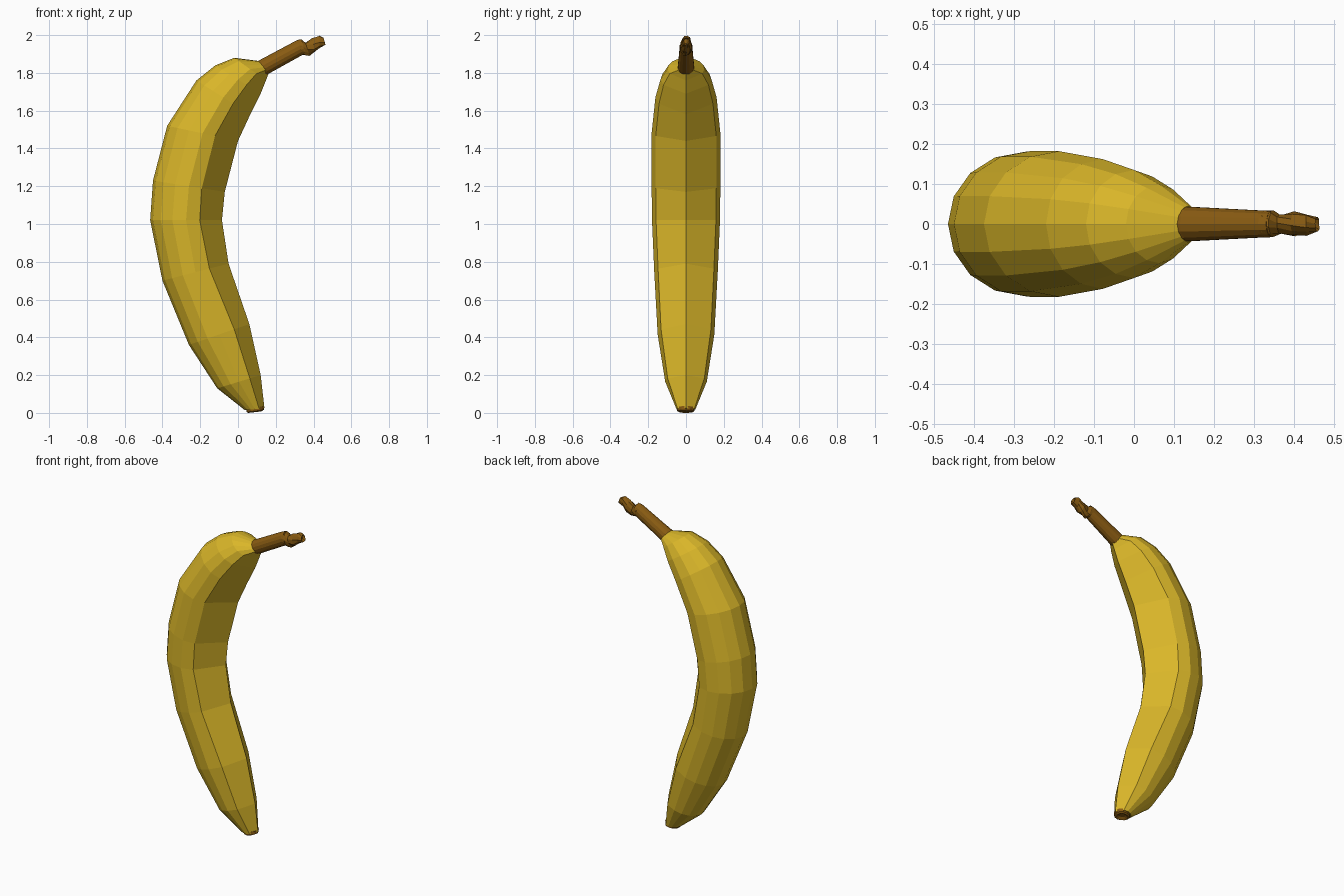
import bpy, bmesh, math, random
from mathutils import Vector

if "Cube" in bpy.data.objects:
    bpy.data.objects.remove(bpy.data.objects["Cube"])

random.seed(4)


def material(name, rgb):
    m = bpy.data.materials.new(name)
    m.diffuse_color = (*rgb, 1)
    m.use_nodes = True
    m.node_tree.nodes["Principled BSDF"].inputs["Base Color"].default_value = m.diffuse_color
    return m


YELLOW = material("banana yellow", (0.70, 0.47, 0.022))
BROWN = material("stem brown", (0.25, 0.105, 0.006))


def section(outer, inner, half_width, shape):
    """Ring spanning outer->inner points in the xz plane; shape holds (u, v) pairs."""
    o = Vector((outer[0], 0, outer[1]))
    i = Vector((inner[0], 0, inner[1]))
    mid, half = (o + i) / 2, (i - o) / 2
    return [mid + half * u + Vector((0, half_width * v, 0)) for u, v in shape]


def loft(name, rings, mat):
    """Skin a list of equal-sized rings and close both ends."""
    bm = bmesh.new()
    vr = [[bm.verts.new(p) for p in r] for r in rings]
    n = len(vr[0])
    for a, b in zip(vr, vr[1:]):
        for k in range(n):
            bm.faces.new((a[k], a[(k + 1) % n], b[(k + 1) % n], b[k]))
    bm.faces.new(vr[0])
    bm.faces.new(vr[-1])
    bmesh.ops.recalc_face_normals(bm, faces=bm.faces)
    me = bpy.data.meshes.new(name)
    bm.to_mesh(me)
    bm.free()
    me.materials.append(mat)
    ob = bpy.data.objects.new(name, me)
    bpy.context.collection.objects.link(ob)
    return ob


def peel_shape(ridge):
    """Round on the outer side, two side ridges and a centre ridge inside."""
    arc = [(math.cos(math.radians(a)), math.sin(math.radians(a)))
           for a in (90, 112.5, 135, 157.5, 180, 202.5, 225, 247.5, 270)]
    return arc + [(ridge, -0.88), (1, 0), (ridge, 0.88)]


def round_shape(n, jitter=0.0, twist=0.0):
    pts = []
    for k in range(n):
        a = 2 * math.pi * k / n + twist
        r = 1 + random.uniform(-jitter, jitter * 0.3)
        pts.append((r * math.cos(a), r * math.sin(a)))
    return pts


# peel: outer point, inner point, half width, ridge position
peel = [
    ((0.037, 0.014), (0.14, 0.025), 0.050, 0.45),
    ((-0.11, 0.13), (0.12, 0.20), 0.110, 0.50),
    ((-0.26, 0.36), (0.06, 0.47), 0.150, 0.50),
    ((-0.40, 0.70), (-0.05, 0.79), 0.168, 0.42),
    ((-0.465, 1.02), (-0.085, 1.02), 0.180, 0.38),
    ((-0.45, 1.23), (-0.07, 1.17), 0.182, 0.36),
    ((-0.375, 1.52), (0.0, 1.44), 0.182, 0.35),
    ((-0.22, 1.76), (0.065, 1.58), 0.162, 0.36),
    ((-0.12, 1.84), (0.12, 1.69), 0.135, 0.38),
    ((-0.02, 1.88), (0.148, 1.76), 0.098, 0.40),
    ((0.11, 1.863), (0.162, 1.797), 0.045, 0.45),
]
loft("peel", [section(o, i, w, peel_shape(r)) for o, i, w, r in peel], YELLOW)

# stem: smooth round stalk
stem = [
    ((0.095, 1.855), (0.15, 1.79), 0.044),
    ((0.115, 1.868), (0.165, 1.797), 0.044),
    ((0.31, 1.972), (0.345, 1.897), 0.034),
    ((0.33, 1.978), (0.358, 1.893), 0.033),
]
loft("stem", [section(o, i, w, round_shape(14)) for o, i, w in stem], BROWN)

# stem tip: crumpled, twisted torn end
tip = [
    ((0.315, 1.972), (0.345, 1.896), 0.036, 0.0),
    ((0.335, 1.982), (0.362, 1.888), 0.034, 0.1),
    ((0.355, 1.968), (0.378, 1.892), 0.024, 0.25),
    ((0.39, 1.988), (0.408, 1.900), 0.032, 0.25),
    ((0.43, 2.002), (0.432, 1.925), 0.028, 0.2),
    ((0.452, 1.990), (0.464, 1.945), 0.022, 0.2),
    ((0.44, 1.980), (0.445, 1.955), 0.012, 0.0),
]
loft("stem_tip", [section(o, i, w, round_shape(10, j, 0.25 * n))
                  for n, (o, i, w, j) in enumerate(tip)], BROWN)

# blossom end: small ragged brown cap with a hollow
cap = [
    ((0.042, 0.024), (0.136, 0.036), 0.046, 0.0),
    ((0.044, 0.004), (0.136, 0.016), 0.046, 0.1),
    ((0.054, 0.000), (0.126, 0.008), 0.036, 0.2),
    ((0.072, 0.012), (0.110, 0.016), 0.018, 0.0),
]
loft("blossom_end", [section(o, i, w, round_shape(12, j))
                     for o, i, w, j in cap], BROWN)
